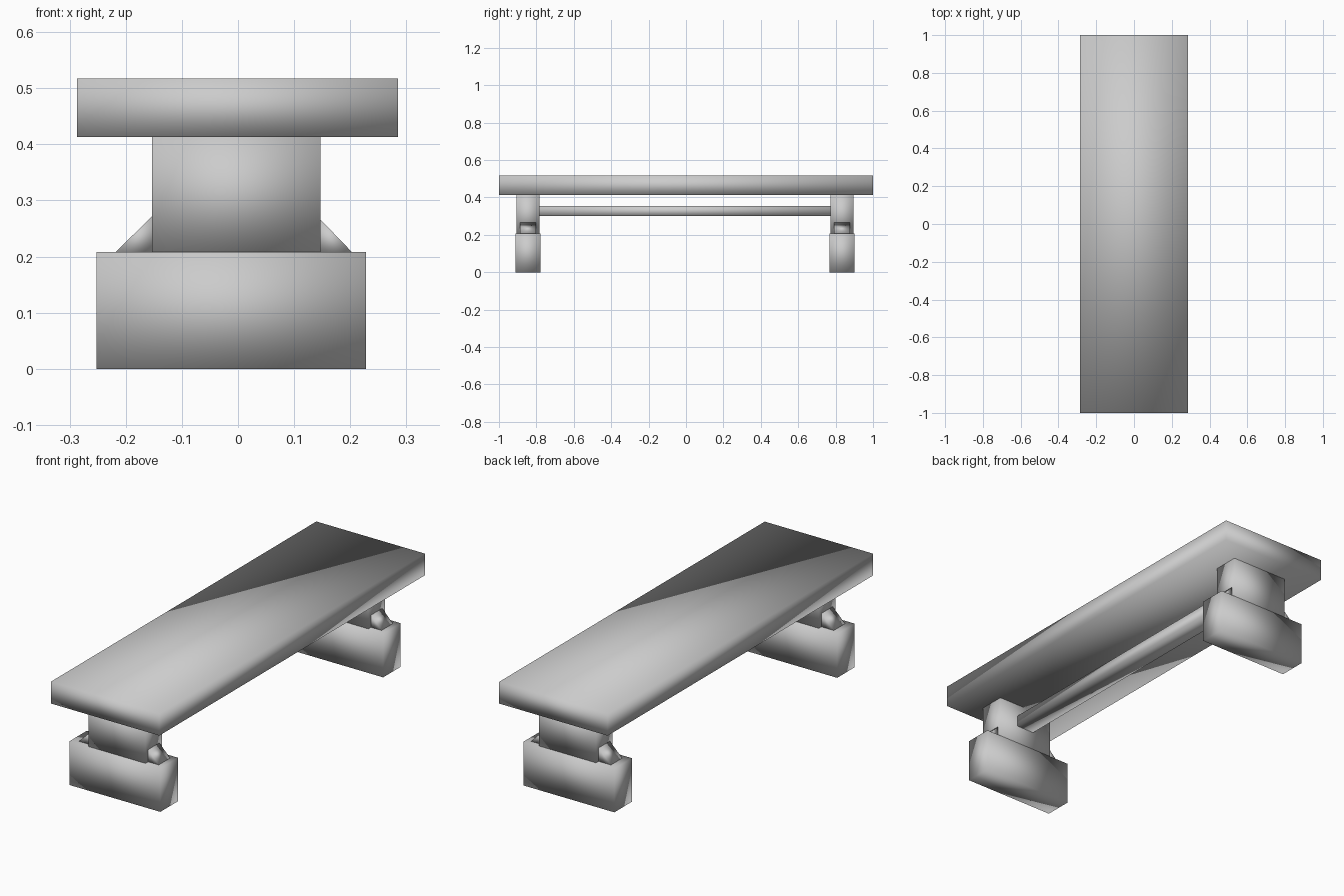
import bpy
import bmesh

cube = bpy.data.objects.get("Cube")
if cube:
    bpy.data.objects.remove(cube, do_unlink=True)

grey = bpy.data.materials.new("plain_grey")
grey.use_nodes = True
GREY = (0.6, 0.6, 0.6, 1)
grey.diffuse_color = GREY
grey.node_tree.nodes["Principled BSDF"].inputs["Base Color"].default_value = GREY


def prism(name, profile, y0, y1):
    """Extrude an x-z profile from y0 to y1, with soft shading all over."""
    bm = bmesh.new()
    face = bm.faces.new([bm.verts.new((x, y0, z)) for x, z in profile])
    ext = bmesh.ops.extrude_face_region(bm, geom=[face])["geom"]
    moved = [v for v in ext if isinstance(v, bmesh.types.BMVert)]
    bmesh.ops.translate(bm, verts=moved, vec=(0, y1 - y0, 0))
    bmesh.ops.recalc_face_normals(bm, faces=bm.faces)
    for f in bm.faces:
        f.smooth = True
    mesh = bpy.data.meshes.new(name)
    bm.to_mesh(mesh)
    bm.free()
    mesh.materials.append(grey)
    obj = bpy.data.objects.new(name, mesh)
    bpy.context.collection.objects.link(obj)
    return obj


def box(name, x0, x1, y0, y1, z0, z1):
    return prism(name, [(x0, z0), (x1, z0), (x1, z1), (x0, z1)], y0, y1)


# Seat plank and the stretcher joining the two supports
box("seat", -0.287, 0.285, -1, 1, 0.413, 0.517)
box("stretcher", -0.05, 0.043, -0.785, 0.775, 0.30, 0.355)

# Each support: foot block, post and a sloped brace on both sides
for end, y in (("front", -0.845), ("back", 0.834)):
    box(end + "_foot", -0.252, 0.228, y - 0.066, y + 0.066, 0, 0.208)
    box(end + "_post", -0.153, 0.147, y - 0.062, y + 0.062, 0.208, 0.413)
    for side, inner, outer, top in (("right", -0.153, -0.218, 0.272),
                                    ("left", 0.147, 0.203, 0.266)):
        prism(f"{end}_{side}_brace",
              [(inner, 0.208), (outer, 0.208), (inner, top)],
              y - 0.042, y + 0.043)
